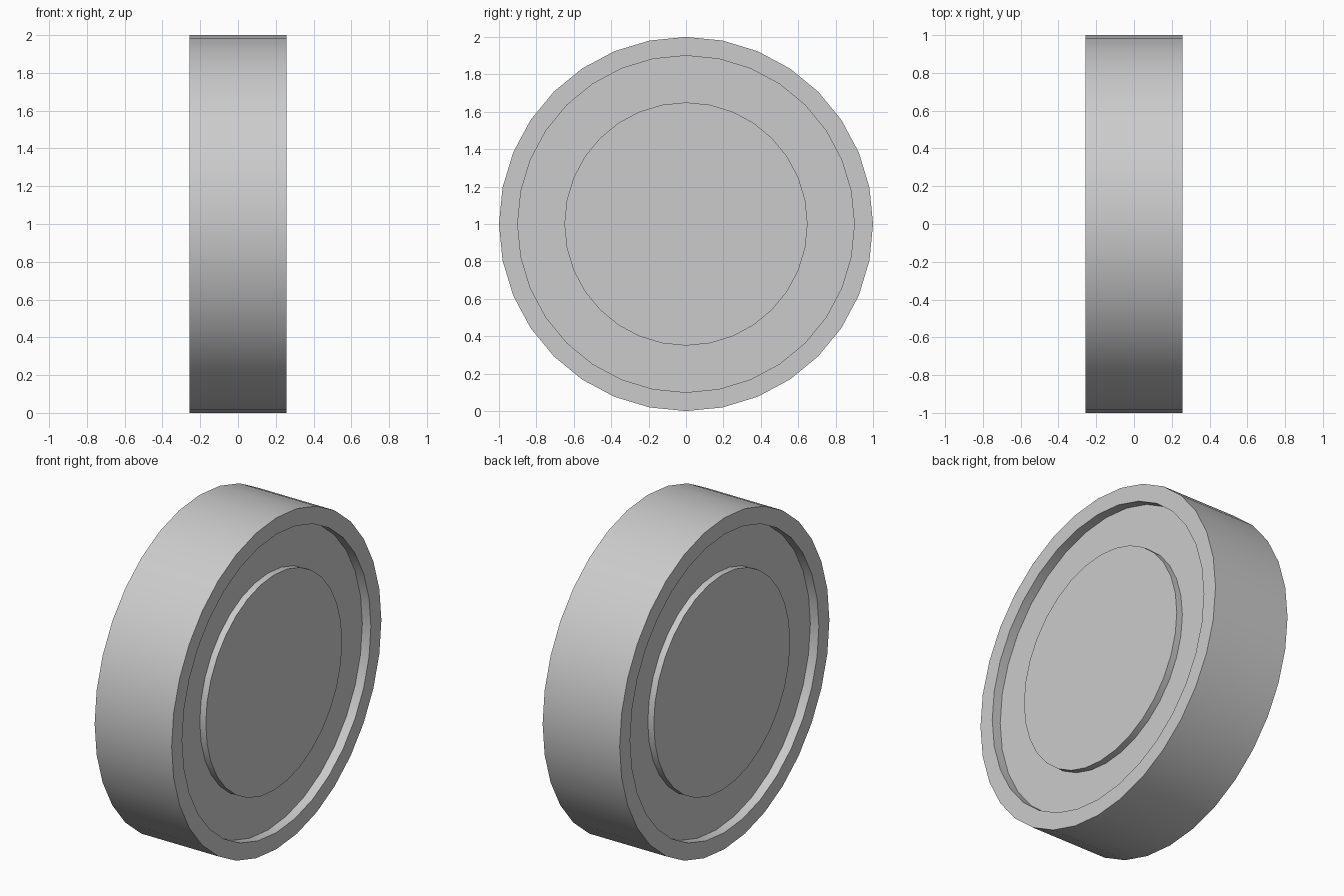
import bpy, bmesh
from math import tau, radians
from mathutils import Vector

if "Cube" in bpy.data.objects:
    bpy.data.objects.remove(bpy.data.objects["Cube"])

SIDES = 32
CENTRE = Vector((0, 0, 1))


def lathe(name, profile, closed):
    """Spin an (x, radius) profile around the wheel axis."""
    bm = bmesh.new()
    verts = [bm.verts.new((x, 0, 1 + r)) for x, r in profile]
    edges = [bm.edges.new(pair) for pair in zip(verts, verts[1:])]
    if closed:
        edges.append(bm.edges.new((verts[-1], verts[0])))
    bmesh.ops.spin(bm, geom=verts + edges, cent=CENTRE, axis=(1, 0, 0),
                   angle=tau, steps=SIDES, use_merge=True)
    bmesh.ops.remove_doubles(bm, verts=bm.verts, dist=1e-4)
    if not closed:
        # Flat caps on the two open ends
        bmesh.ops.holes_fill(bm, edges=[e for e in bm.edges if e.is_boundary], sides=0)
    bmesh.ops.recalc_face_normals(bm, faces=bm.faces)
    mesh = bpy.data.meshes.new(name)
    bm.to_mesh(mesh)
    bm.free()
    obj = bpy.data.objects.new(name, mesh)
    bpy.context.collection.objects.link(obj)
    bpy.ops.object.select_all(action='DESELECT')
    obj.select_set(True)
    bpy.context.view_layer.objects.active = obj
    bpy.ops.object.shade_smooth_by_angle(angle=radians(30))
    return obj


# Tyre: square-edged ring
lathe("tyre", [(-0.257, 1), (0.257, 1), (0.257, 0.9), (-0.257, 0.9)], True)
# Rim: recessed disc filling the tyre
lathe("rim", [(-0.2, 0.9), (0.2, 0.9)], False)
# Hub: raised disc on both sides
lathe("hub", [(-0.24, 0.65), (0.24, 0.65)], False)
